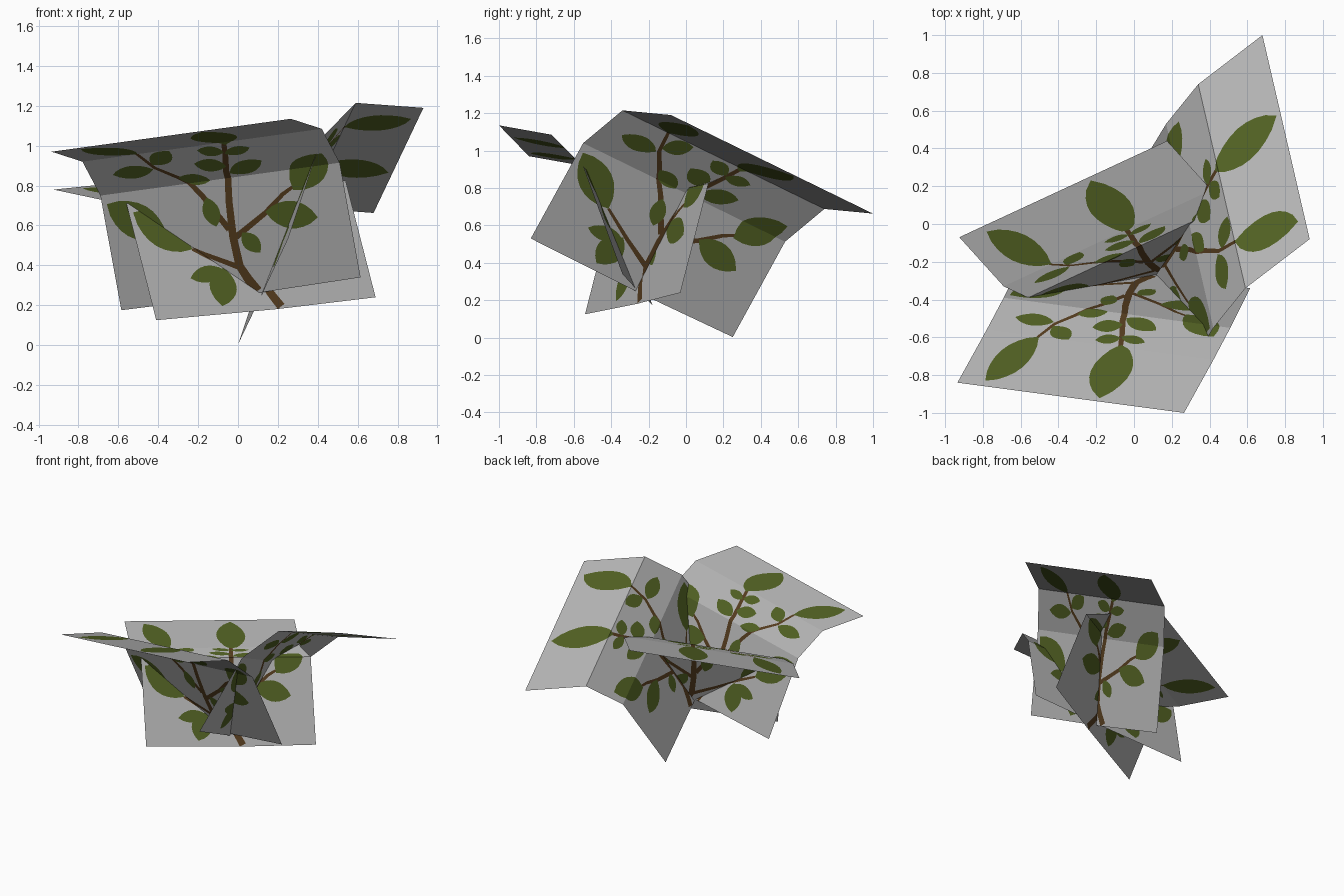
import bpy, math
from mathutils import Vector
from mathutils.geometry import delaunay_2d_cdt

if "Cube" in bpy.data.objects:
    bpy.data.objects.remove(bpy.data.objects["Cube"])

# Flat colours
def material(name, rgb):
    m = bpy.data.materials.new(name)
    m.diffuse_color = (*rgb, 1)
    m.use_nodes = True
    m.node_tree.nodes["Principled BSDF"].inputs["Base Color"].default_value = m.diffuse_color
    return m

MATS = [material("card_grey", (0.45, 0.45, 0.45)),
        material("bark_brown", (0.09, 0.045, 0.013)),
        material("leaf_green", (0.08, 0.115, 0.016))]

FOLDS = [0, 0.5, 0.75, 1]          # fold lines along the card height

# Branches drawn on every card: (start half width, points in card space)
BRANCHES = [
    (0.020, [(.57, .003), (.54, .06), (.515, .12), (.51, .25), (.52, .4), (.54, .55), (.57, .66), (.59, .75)]),
    (0.012, [(.52, .11), (.38, .19), (.24, .28)]),
    (0.013, [(.515, .24), (.66, .33), (.745, .4), (.80, .43)]),
    (0.013, [(.50, .28), (.415, .44), (.34, .55), (.268, .64), (.22, .77)]),
]

# Leaves: base u, base v, tip u, tip v, half width
LEAVES = [
    (.59, .73, .62, .985, .085), (.23, .75, .11, .975, .07),
    (.24, .28, .02, .46, .075), (.36, .19, .31, .03, .06),
    (.36, .18, .20, .16, .035), (.79, .41, .95, .58, .075),
    (.66, .335, .87, .28, .06), (.55, .26, .61, .165, .035),
    (.45, .30, .43, .43, .035), (.34, .55, .46, .50, .035),
    (.26, .63, .09, .63, .045), (.265, .66, .36, .74, .045),
    (.55, .53, .70, .59, .045), (.55, .58, .43, .63, .045),
    (.57, .67, .68, .69, .03), (.57, .68, .47, .72, .035),
]


def branch_outline(half, pts):
    pts = [Vector(p) for p in pts]
    left, right = [], []
    for i, p in enumerate(pts):
        d = (pts[min(i + 1, len(pts) - 1)] - pts[max(i - 1, 0)]).normalized()
        n = Vector((-d.y, d.x)) * half * (1 - 0.5 * i / (len(pts) - 1))
        left.append(p + n)
        right.append(p - n)
    return right + left[::-1]


def leaf_outline(bu, bv, tu, tv, half, n=8):
    base, tip = Vector((bu, bv)), Vector((tu, tv))
    d = tip - base
    side = Vector((-d.y, d.x)).normalized()
    ts = [i / n for i in range(n + 1)]
    wide = [half * math.sin(math.pi * t) ** 0.75 if 0 < t < 1 else 0 for t in ts]
    right = [base + d * t - side * w for t, w in zip(ts, wide)]
    left = [base + d * t + side * w for t, w in zip(ts, wide)]
    return right + left[-2:0:-1]


# Flat pattern: card rows cut by the branch and leaf outlines
def cut_pattern():
    verts = [Vector((u, v)) for v in FOLDS for u in (0, 1)]
    faces = [[2 * r, 2 * r + 1, 2 * r + 3, 2 * r + 2] for r in range(3)]
    kinds = [0, 0, 0]
    outlines = [(1, branch_outline(*b)) for b in BRANCHES]
    outlines += [(2, leaf_outline(*l)) for l in LEAVES]
    for kind, loop in outlines:
        start = len(verts)
        verts += loop
        faces.append(list(range(start, len(verts))))
        kinds.append(kind)
    out = delaunay_2d_cdt(verts, [], faces, 0, 1e-5, True)
    colours = [max([kinds[i] for i in ids], default=0) for ids in out[5]]
    return out[0], out[2], colours


# Folded card: left edge profile swept along the width vector
def folded_card(name, profile, width, pattern):
    profile = [Vector(p) for p in profile]
    width = Vector(width)

    def place(p):
        r = 0 if p.y < FOLDS[1] else 1 if p.y < FOLDS[2] else 2
        t = (p.y - FOLDS[r]) / (FOLDS[r + 1] - FOLDS[r])
        return profile[r].lerp(profile[r + 1], t) + width * p.x

    flat, tris, colours = pattern
    me = bpy.data.meshes.new(name)
    me.from_pydata([place(p) for p in flat], [], tris)
    for m in MATS:
        me.materials.append(m)
    for poly, c in zip(me.polygons, colours):
        poly.material_index = c
    ob = bpy.data.objects.new(name, me)
    bpy.context.collection.objects.link(ob)


pattern = cut_pattern()
folded_card("front_foliage_card",
            [(-.585, -.18, .175), (-.69, -.39, .75), (-.78, -.56, .92), (-.935, -.84, .97)],
            (1.2, -.16, .165), pattern)
folded_card("back_left_foliage_card",
            [(-.41, -.54, .125), (-.56, -.39, .71), (-.69, -.33, .73), (-.925, -.07, .78)],
            (1.1, .51, .115), pattern)
folded_card("right_foliage_card",
            [(.25, -.83, .53), (.42, -.55, 1.04), (.59, -.34, 1.215), (.93, -.08, 1.19)],
            (-.25, 1.08, -.527), pattern)
